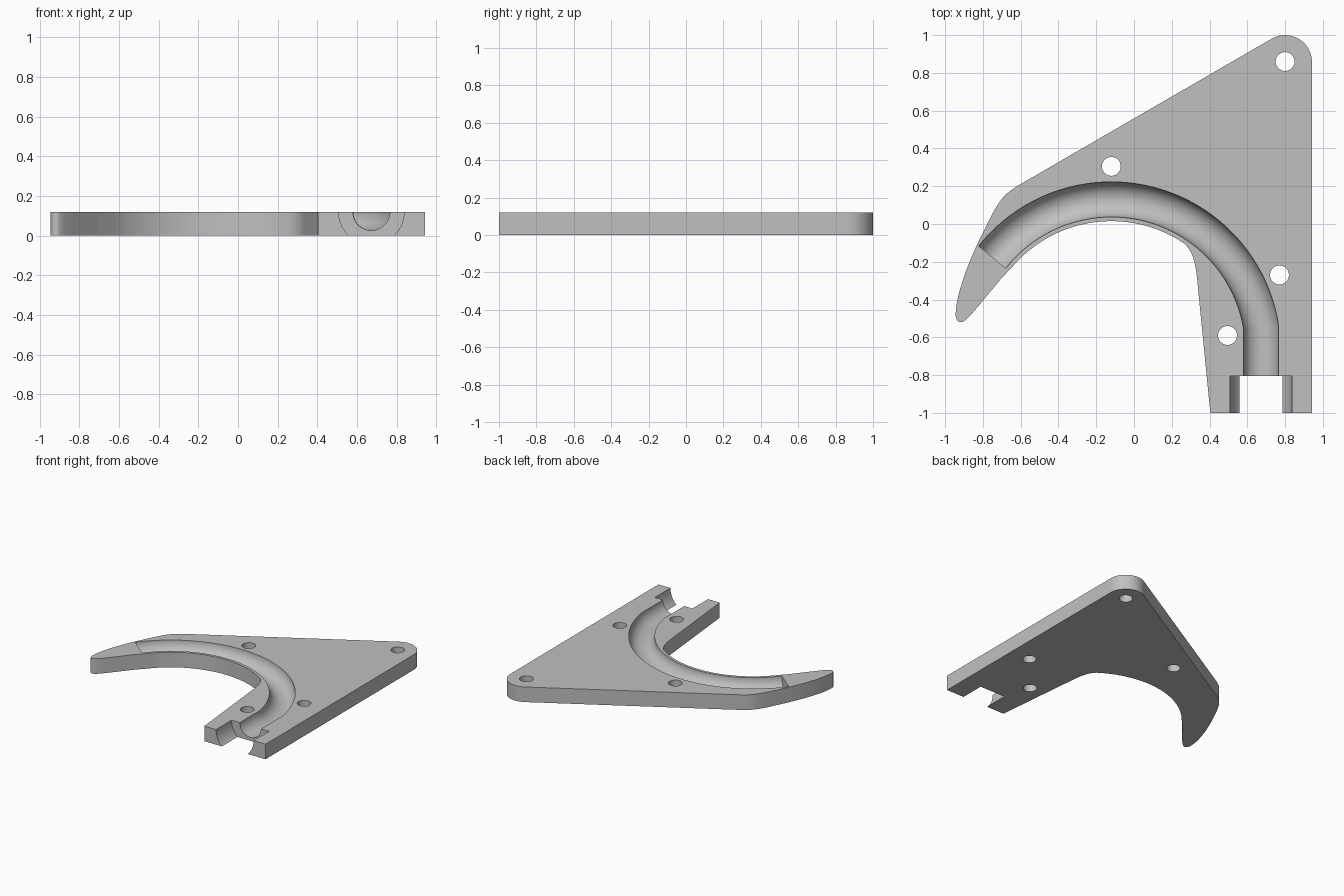
import bpy, bmesh, math
from mathutils import Vector

if "Cube" in bpy.data.objects:
    bpy.data.objects.remove(bpy.data.objects["Cube"])

T = 0.12                      # plate thickness
CX, CY = -0.12, -0.673        # centre of the curved channel
CHANNEL_X = 0.672             # straight channel axis


def arc(cx, cy, r, a0, a1, n):
    return [(cx + r * math.cos(math.radians(a0 + (a1 - a0) * i / n)),
             cy + r * math.sin(math.radians(a0 + (a1 - a0) * i / n))) for i in range(n + 1)]


def smooth_path(pts, n=6):
    """Rounded curve through the given points."""
    p = [Vector(q) for q in pts]
    p = [2 * p[0] - p[1]] + p + [2 * p[-1] - p[-2]]
    out = []
    for a, b, c, d in zip(p, p[1:], p[2:], p[3:]):
        for i in range(n):
            t = i / n
            out.append(tuple(0.5 * (2 * b + (c - a) * t + (2 * a - 5 * b + 4 * c - d) * t * t
                                    + (3 * b - a - 3 * c + d) * t ** 3)))
    return out + [tuple(p[-2])]


def make_object(name, bm):
    bmesh.ops.recalc_face_normals(bm, faces=bm.faces)
    me = bpy.data.meshes.new(name)
    bm.to_mesh(me)
    bm.free()
    ob = bpy.data.objects.new(name, me)
    bpy.context.collection.objects.link(ob)
    return ob


def prism(name, outline, z0, z1):
    bm = bmesh.new()
    face = bm.faces.new([bm.verts.new((x, y, z0)) for x, y in outline])
    ext = bmesh.ops.extrude_face_region(bm, geom=[face])
    verts = [v for v in ext["geom"] if isinstance(v, bmesh.types.BMVert)]
    bmesh.ops.translate(bm, verts=verts, vec=(0, 0, z1 - z0))
    return make_object(name, bm)


def tube(name, path, r, n=48):
    """Solid round bar swept along a flat path lying in the top face."""
    bm = bmesh.new()
    rings = []
    for i, (x, y) in enumerate(path):
        a, b = Vector(path[max(i - 1, 0)]), Vector(path[min(i + 1, len(path) - 1)])
        d = (b - a).normalized()
        ring = []
        for k in range(n):
            t = 2 * math.pi * (k + 0.5) / n
            s = r * math.cos(t)
            ring.append(bm.verts.new((x + d.y * s, y - d.x * s, T + r * math.sin(t))))
        rings.append(ring)
    for p, q in zip(rings, rings[1:]):
        for k in range(n):
            bm.faces.new((p[k], p[(k + 1) % n], q[(k + 1) % n], q[k]))
    bm.faces.new(rings[0])
    bm.faces.new(rings[-1])
    return make_object(name, bm)


# Hook-shaped plate outline
outline = [(0.404, -1.0), (0.942, -1.0)]
outline += arc(0.80, 0.858, 0.142, 0, 120, 20)                     # rounded top corner
outline += smooth_path([(-0.625, 0.197), (-0.685, 0.15), (-0.735, 0.08), (-0.785, -0.015),
                        (-0.84, -0.13), (-0.89, -0.25), (-0.93, -0.38), (-0.944, -0.47),
                        (-0.938, -0.507), (-0.918, -0.52), (-0.89, -0.507), (-0.845, -0.46),
                        (-0.77, -0.37), (-0.70, -0.285)])          # pointed arm
outline += arc(CX, CY, 0.688, 140, 55.5, 48)                       # inner curve
outline += smooth_path([(0.29, -0.13), (0.31, -0.17), (0.324, -0.22), (0.332, -0.27)], 4)
plate = prism("hook_plate", outline, 0, T)

# Cutters: curved channel, wide end socket and screw holes
channel = arc(CX, CY, 0.803, 141.7, 8.8, 72) + [(CHANNEL_X, -0.65), (CHANNEL_X, -0.85)]
cutters = [tube("channel_cutter", channel, 0.093),
           tube("socket_cutter", [(CHANNEL_X, -0.805), (CHANNEL_X, -1.1)], 0.165, 64)]
for hx, hy in [(0.80, 0.86), (-0.12, 0.305), (0.77, -0.27), (0.495, -0.59)]:
    cutters.append(prism("screw_hole_cutter", arc(hx, hy, 0.05, 0, 360, 40)[:-1], -0.1, T + 0.1))

bpy.context.view_layer.objects.active = plate
plate.select_set(True)
for c in cutters:
    m = plate.modifiers.new("cut", "BOOLEAN")
    m.operation, m.solver, m.object = "DIFFERENCE", "EXACT", c
    c.hide_render = True
    bpy.ops.object.modifier_apply(modifier=m.name)
for c in cutters:
    bpy.data.objects.remove(c, do_unlink=True)

# Grey plastic
grey = bpy.data.materials.new("grey plastic")
grey.diffuse_color = (0.53, 0.53, 0.53, 1)
grey.use_nodes = True
grey.node_tree.nodes["Principled BSDF"].inputs["Base Color"].default_value = grey.diffuse_color
plate.data.materials.clear()
plate.data.materials.append(grey)
for f in plate.data.polygons:
    f.material_index = 0
bpy.ops.object.shade_smooth_by_angle(angle=math.radians(30))
